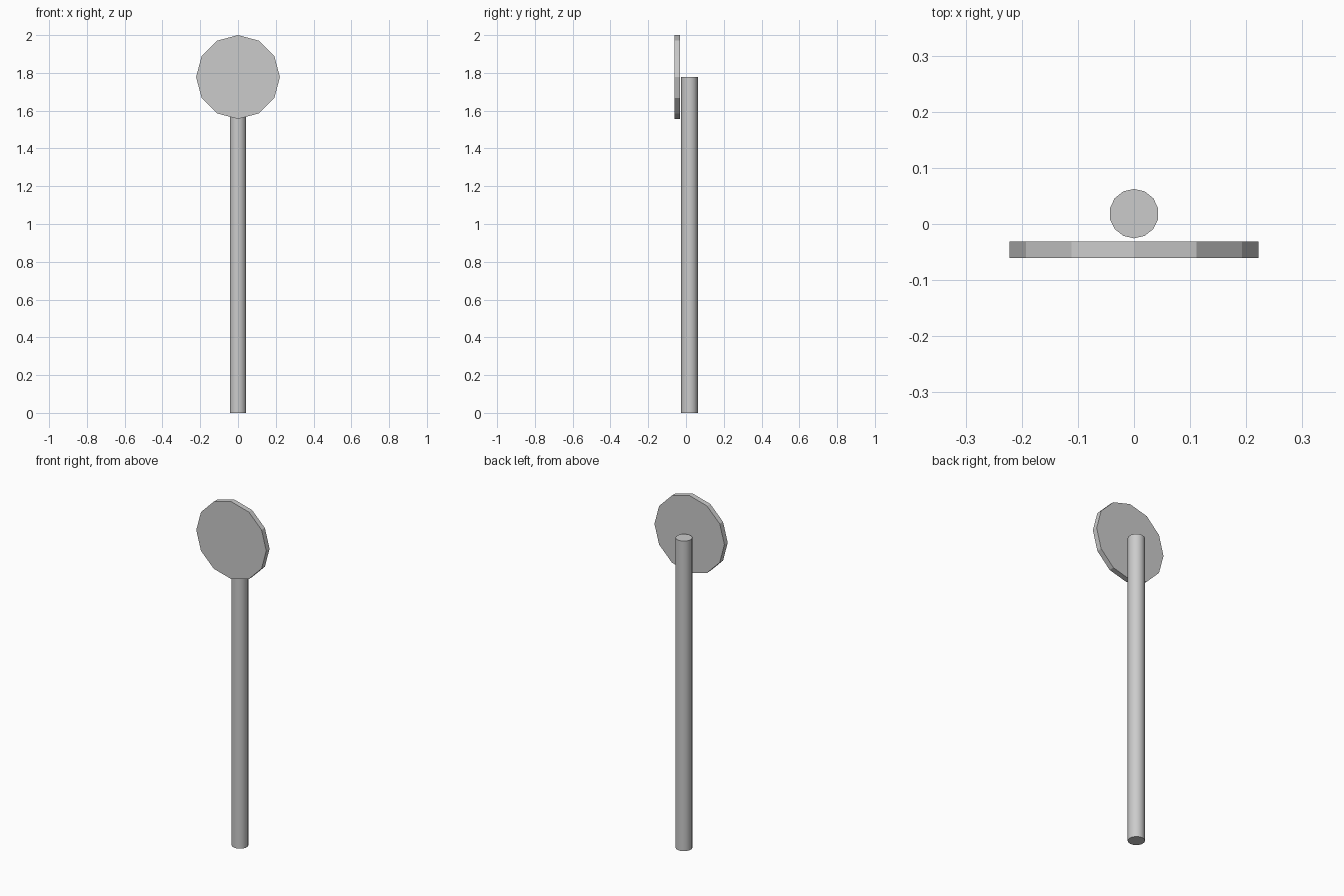
import bpy
import math

if "Cube" in bpy.data.objects:
    bpy.data.objects.remove(bpy.data.objects["Cube"])


def cylinder(name, sides, radius, depth, location, rotation=(0, 0, 0)):
    bpy.ops.mesh.primitive_cylinder_add(vertices=sides, radius=radius, depth=depth,
                                        location=location, rotation=rotation)
    obj = bpy.context.object
    obj.name = name
    return obj


POLE_HEIGHT = 1.778
DISC_RADIUS = 2.0 - POLE_HEIGHT

# Round post, smooth sides with sharp end caps
cylinder("post", 14, 0.044, POLE_HEIGHT, (0, 0.0185, POLE_HEIGHT / 2))
bpy.ops.object.shade_smooth_by_angle(angle=math.radians(29))

# Faceted round plate facing the front, centred on the top of the post
cylinder("round_plate", 12, DISC_RADIUS, 0.03, (0, -0.046, POLE_HEIGHT),
         (math.pi / 2, 0, 0))
